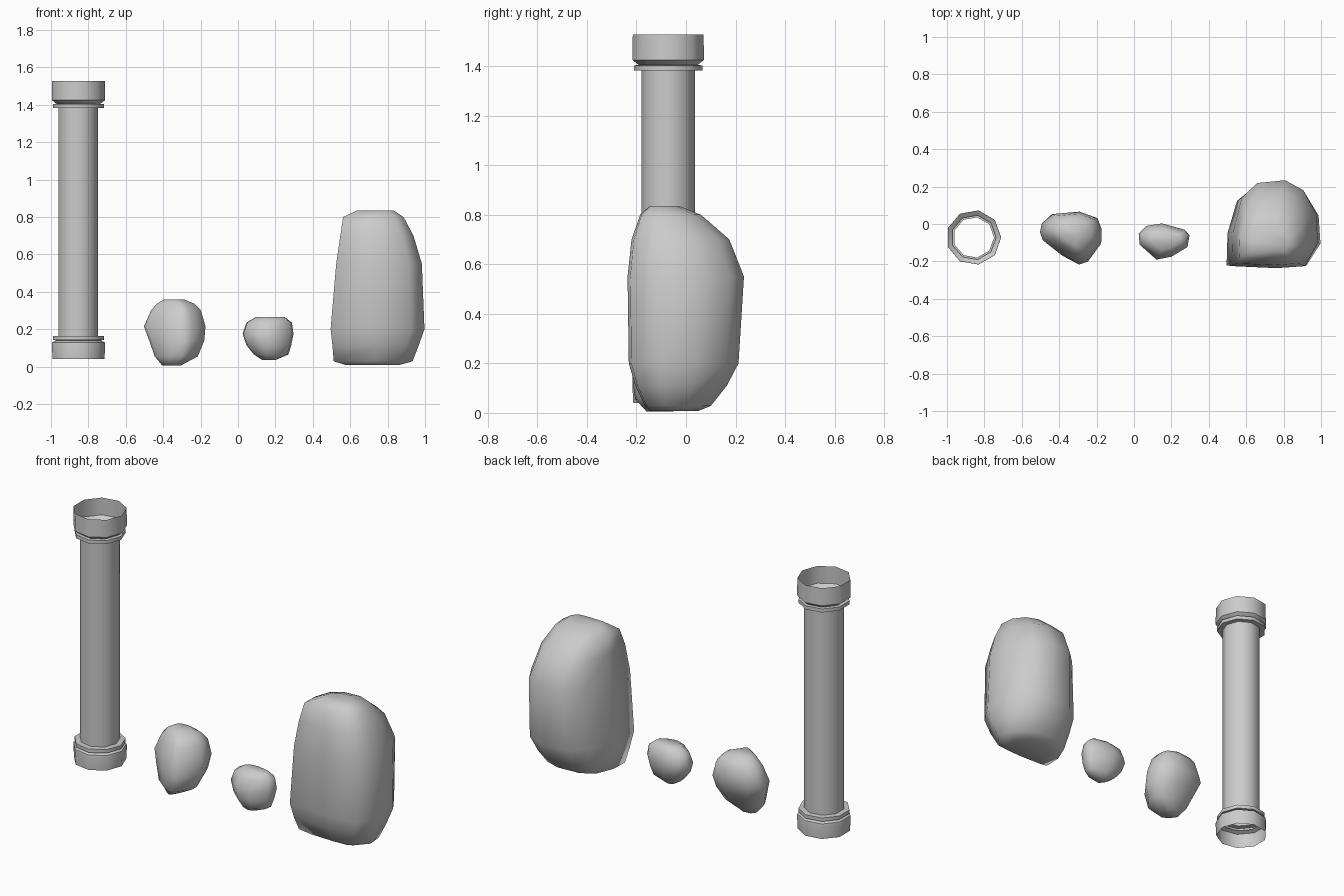
import bpy, bmesh, math


def loft(name, rings, caps, angle=None):
    """Skin a stack of equal-length point rings into one object."""
    bm = bmesh.new()
    loops = [[bm.verts.new(p) for p in ring] for ring in rings]
    n = len(loops[0])
    for a, b in zip(loops, loops[1:]):
        for i in range(n):
            j = (i + 1) % n
            bm.faces.new((a[i], a[j], b[j], b[i]))
    if caps:
        bm.faces.new(loops[0][::-1])
        bm.faces.new(loops[-1])
    bmesh.ops.recalc_face_normals(bm, faces=bm.faces[:])
    mesh = bpy.data.meshes.new(name)
    bm.to_mesh(mesh)
    bm.free()
    obj = bpy.data.objects.new(name, mesh)
    bpy.context.collection.objects.link(obj)
    bpy.ops.object.select_all(action='DESELECT')
    obj.select_set(True)
    bpy.context.view_layer.objects.active = obj
    if angle:
        bpy.ops.object.shade_smooth_by_angle(angle=math.radians(angle))
    else:
        bpy.ops.object.shade_smooth()
    return obj


def rock(name, outline, levels):
    """Fit the plan outline into each level's box (z, x0, x1, y0, y1)."""
    xs, ys = zip(*outline)
    lx, ly = min(xs), min(ys)
    wx, wy = max(xs) - lx, max(ys) - ly
    rings = [[(x0 + (x - lx) / wx * (x1 - x0),
               y0 + (y - ly) / wy * (y1 - y0), z) for x, y in outline]
             for z, x0, x1, y0, y1 in levels]
    return loft(name, rings, True)


# Hollow nine-sided column: open shaft with a collar and ring at each end
SIDES, CX, CY = 9, -0.857, -0.072
lower = [(0.143, 0.04), (0.147, 0.115), (0.145, 0.13), (0.120, 0.14),
         (0.140, 0.142), (0.140, 0.163), (0.109, 0.165)]
upper = [(0.109, 1.382), (0.140, 1.382), (0.140, 1.403), (0.120, 1.404),
         (0.147, 1.425), (0.145, 1.528)]
rings = [[(CX + r * math.cos(math.tau * i / SIDES),
           CY + r * math.sin(math.tau * i / SIDES), z) for i in range(SIDES)]
         for r, z in lower + upper]
loft("column", rings, False, 45)

# Medium rock
rock("medium_rock",
     [(-.50, -.05), (-.484, -.096), (-.398, -.166), (-.30, -.22), (-.249, -.203),
      (-.174, -.10), (-.174, -.03), (-.195, .03), (-.29, .067), (-.436, .053), (-.49, 0)],
     [(.006, -.405, -.305, -.16, -.05), (.055, -.445, -.215, -.205, -.015),
      (.14, -.475, -.18, -.217, .035), (.215, -.503, -.174, -.205, .066),
      (.30, -.465, -.198, -.175, .055), (.335, -.435, -.23, -.145, .03),
      (.36, -.395, -.29, -.11, 0)])

# Small rock
rock("small_rock",
     [(.025, -.05), (.03, -.11), (.12, -.19), (.20, -.175), (.286, -.123),
      (.297, -.06), (.27, -.03), (.15, .003), (.067, -.01)],
     [(.035, .13, .20, -.13, -.06), (.065, .085, .27, -.165, -.035),
      (.115, .045, .285, -.187, -.01), (.175, .025, .297, -.19, .003),
      (.235, .045, .288, -.165, -.015), (.265, .095, .25, -.135, -.045)])

# Large boulder with a sharp front left corner
rock("boulder",
     [(.495, -.225), (.75, -.236), (.917, -.225), (.99, -.10), (.98, .06),
      (.905, .187), (.80, .24), (.64, .225), (.55, .145), (.50, -.04)],
     [(.008, .58, .86, -.145, .05), (.028, .512, .933, -.165, .10),
      (.11, .505, .965, -.205, .165), (.20, .495, .997, -.231, .212),
      (.55, .525, .983, -.236, .234), (.70, .547, .938, -.22, .175),
      (.80, .562, .885, -.185, .06), (.836, .64, .83, -.145, -.03)])
